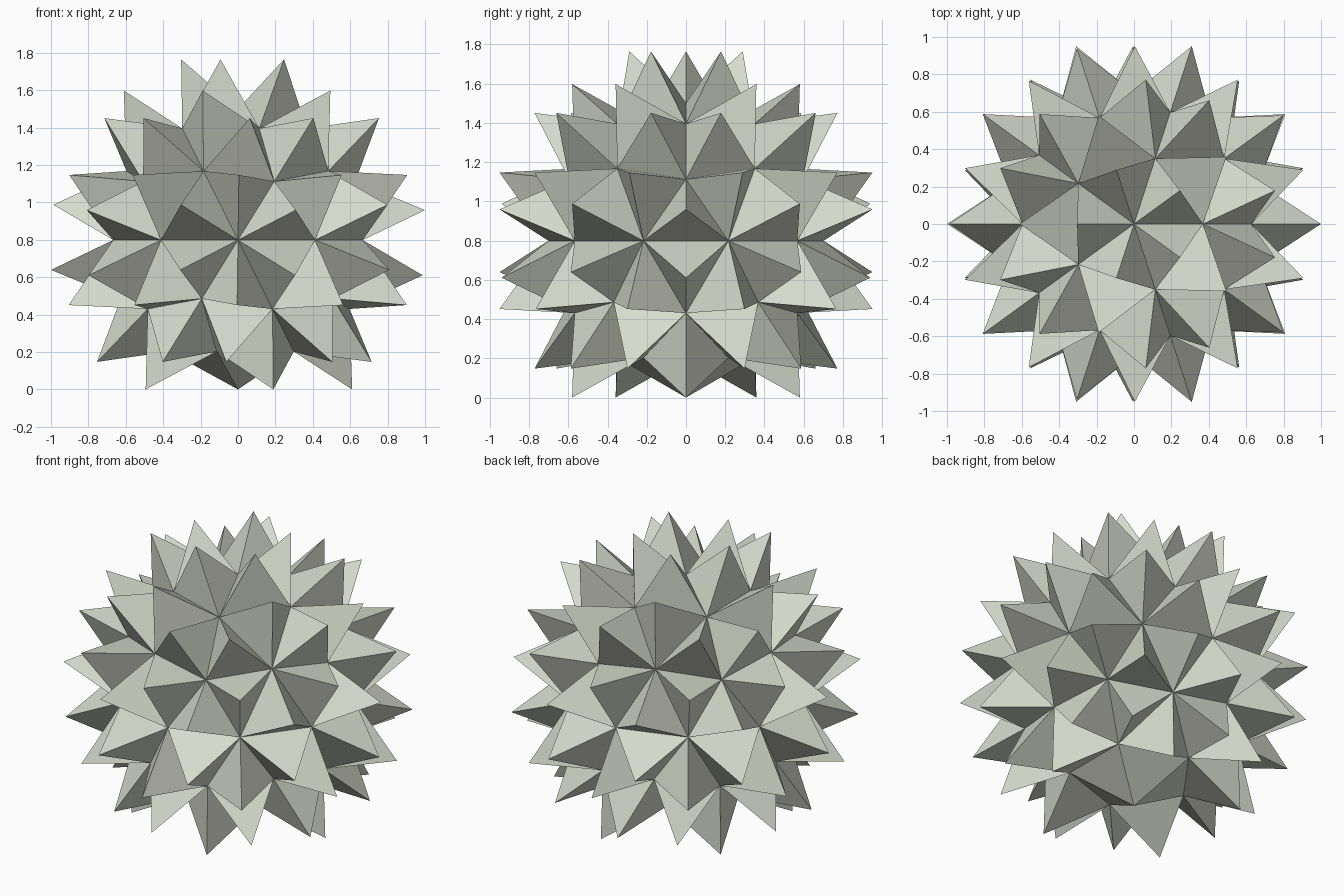
import bpy
import bmesh
from mathutils import Vector

cube = bpy.data.objects.get("Cube")
if cube:
    bpy.data.objects.remove(cube, do_unlink=True)

CORE_RADIUS = 0.701
SPIKE_HEIGHT = CORE_RADIUS / 2

# Single pale stone colour
stone = bpy.data.materials.new("pale_stone")
colour = (0.68, 0.71, 0.61, 1.0)
stone.diffuse_color = colour
stone.use_nodes = True
stone.node_tree.nodes["Principled BSDF"].inputs["Base Color"].default_value = colour

# Triangulated core, with the five lowest triangles merged into one pentagon
bm = bmesh.new()
bmesh.ops.create_icosphere(bm, subdivisions=2, radius=CORE_RADIUS)
pole = min(bm.verts, key=lambda v: v.co.z)
bmesh.ops.dissolve_verts(bm, verts=[pole])

# Raise a pyramid on every face, pointing away from the centre
tips = []
foot_tip = None
for face in list(bm.faces):
    centre = sum((v.co for v in face.verts), Vector()) / len(face.verts)
    is_foot = len(face.verts) == 5
    tip = bmesh.ops.poke(bm, faces=[face])["verts"][0]
    tip.co = centre + centre.normalized() * SPIKE_HEIGHT
    if is_foot:
        foot_tip = tip
    else:
        tips.append(tip)

# The shallow foot pyramid ends level with the lowest spikes
lowest = min(t.co.z for t in tips)
foot_tip.co = (0, 0, lowest)
bmesh.ops.translate(bm, verts=bm.verts, vec=(0, 0, -lowest))
bmesh.ops.recalc_face_normals(bm, faces=bm.faces)
for face in bm.faces:
    face.smooth = False

mesh = bpy.data.meshes.new("spiked_ball")
bm.to_mesh(mesh)
bm.free()
mesh.materials.append(stone)
ball = bpy.data.objects.new("spiked_ball", mesh)
bpy.context.collection.objects.link(ball)
